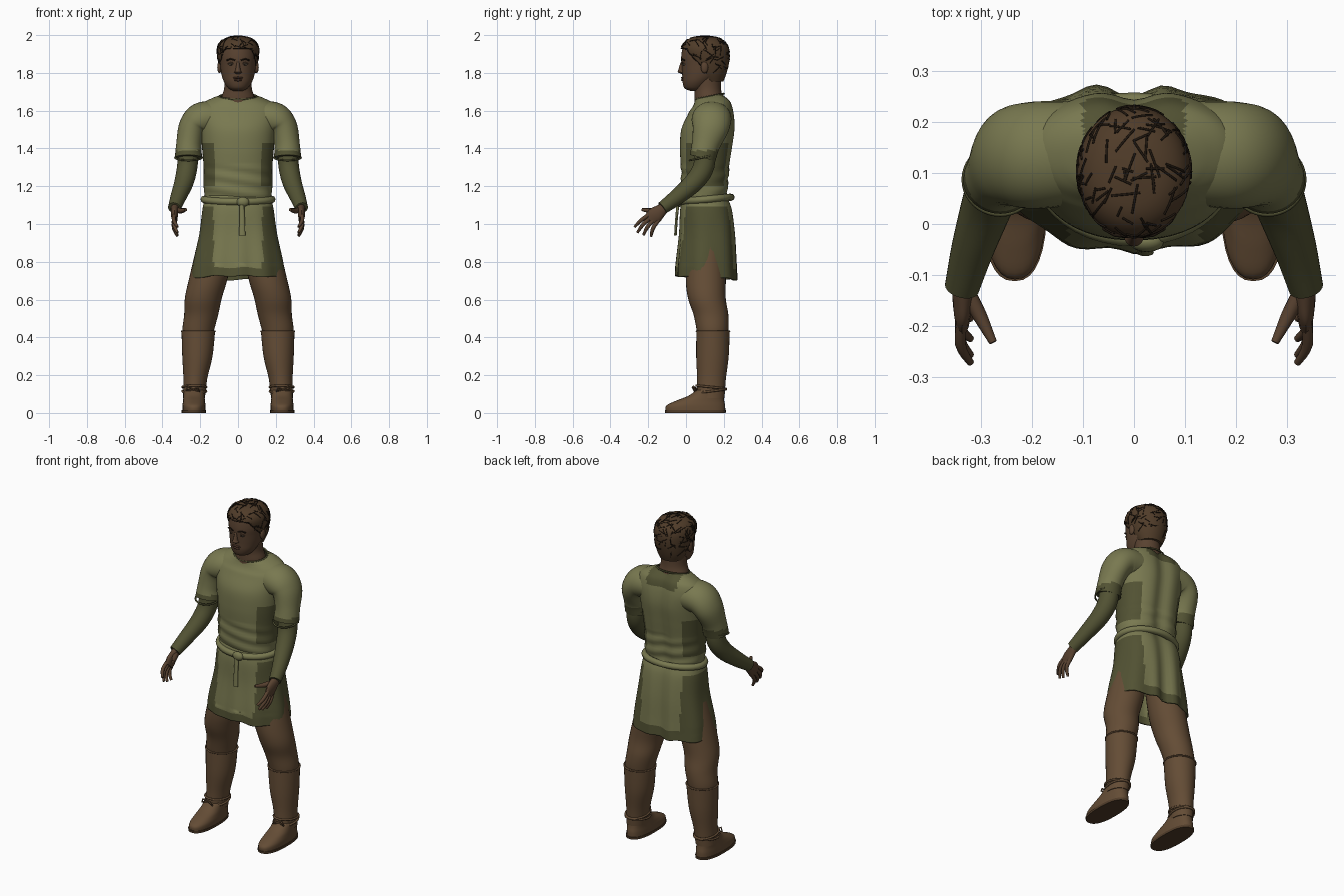
import bpy, bmesh, math, random
from mathutils import Vector
from mathutils.bvhtree import BVHTree

if "Cube" in bpy.data.objects:
    bpy.data.objects.remove(bpy.data.objects["Cube"])
random.seed(4)


def material(name, *rgb):
    m = bpy.data.materials.new(name)
    m.use_nodes = True
    m.diffuse_color = (*rgb, 1)
    m.node_tree.nodes["Principled BSDF"].inputs["Base Color"].default_value = (*rgb, 1)
    return m


OLIVE = material("olive cloth", .19, .19, .08)
DARK = material("dark olive cloth", .084, .084, .033)
LEATHER = material("brown leather", .127, .073, .036)
SKIN = material("brown skin", .1, .055, .03)
HAIR = material("brown hair", .08, .045, .022)
STRAND = material("dark strands", .015, .009, .005)
EYE = material("dull eye", .12, .1, .075)
LIP = material("lip", .075, .036, .022)


def catmull(rows, steps):
    """Smoothly resample rows of numbers."""
    ext = [rows[0]] + list(rows) + [rows[-1]]
    out = []
    for a, b, c, d in zip(ext, ext[1:], ext[2:], ext[3:]):
        for i in range(steps):
            t = i / steps
            out.append([q + t / 2 * (r - p + t * (2*p - 5*q + 4*r - s + t * (3*(q - r) + s - p)))
                        for p, q, r, s in zip(a, b, c, d)])
    return out + [list(rows[-1])]


def loft(name, rows, mats, flat=True, sides=32, steps=5, square=1, cap=True,
         mirror=False, move=None, rule=None, keep=None):
    """Skin rings (x, y, z, radius a, radius b): level ones, or square to their path."""
    rings = catmull(rows, steps)
    bm = bmesh.new()
    loops = []
    for i, (x, y, z, ra, rb) in enumerate(rings):
        u, v = Vector((1, 0, 0)), Vector((0, 1, 0))
        if not flat:
            t = Vector(rings[min(i + 1, len(rings) - 1)][:3]) - Vector(rings[max(i - 1, 0)][:3])
            t.normalize()
            u = (v - t * t.dot(v)).normalized()
            v = t.cross(u)
        loop = []
        for k in range(sides):
            c, s = math.cos(math.tau * k / sides), math.sin(math.tau * k / sides)
            c, s = (math.copysign(abs(q) ** square, q) for q in (c, s))
            p = Vector((x, y, z)) + u * c * max(ra, .001) + v * s * max(rb, .001)
            loop.append(bm.verts.new(move(p) if move else p))
        loops.append(loop)
    for a, b in zip(loops, loops[1:]):
        for k in range(sides):
            n = (k + 1) % sides
            bm.faces.new((a[k], a[n], b[n], b[k]))
    if cap:
        bm.faces.new(loops[0])
        bm.faces.new(loops[-1])
    bmesh.ops.recalc_face_normals(bm, faces=bm.faces)
    if keep:
        bad = [f for f in bm.faces if not keep(f.calc_center_median())]
        bmesh.ops.delete(bm, geom=bad, context='FACES')
    for f in bm.faces:
        f.smooth = True
        if rule:
            f.material_index = int(rule(f.calc_center_median()))
    me = bpy.data.meshes.new(name)
    bm.to_mesh(me)
    bm.free()
    for m in mats:
        me.materials.append(m)
    ob = bpy.data.objects.new(name, me)
    bpy.context.collection.objects.link(ob)
    if mirror:
        ob.modifiers.new("Mirror", 'MIRROR').use_mirror_merge = False
    return ob


def cord(name, paths, radius, mat, closed=False, mirror=False):
    """Round cords through lists of points."""
    cu = bpy.data.curves.new(name, 'CURVE')
    cu.dimensions = '3D'
    cu.bevel_depth, cu.bevel_resolution = radius, 2
    cu.use_fill_caps = True
    for side in ((1, -1) if mirror else (1,)):
        for path in paths:
            sp = cu.splines.new('POLY')
            sp.points.add(len(path) - 1)
            for pt, (x, y, z) in zip(sp.points, path):
                pt.co = (x * side, y, z, 1)
            sp.use_cyclic_u, sp.use_smooth = closed, True
    cu.materials.append(mat)
    ob = bpy.data.objects.new(name, cu)
    bpy.context.collection.objects.link(ob)


def oval(x, y, z, rx, ry, tilt=0, n=40):
    angles = [math.tau * k / n for k in range(n)]
    return [(x + rx * math.cos(a), y + ry * math.sin(a), z + tilt * math.sin(a)) for a in angles]


def ball(name, mat, loc, scale, mirror=False):
    x, y, z = loc
    a, b, c = scale
    rows = [(x, y, z - c * math.cos(math.pi * i / 10), a * math.sin(math.pi * i / 10),
             b * math.sin(math.pi * i / 10)) for i in range(11)]
    loft(name, rows, [mat], sides=16, steps=1, mirror=mirror)


# Tunic body: spine groove at the back, neckline dipping at the front
def drape(p):
    if p.y > .12:
        p.y -= .022 * math.exp(-(p.x / .045) ** 2)
    if p.z > 1.6:
        p.z += (p.y - .13) * .2 * min(1, (p.z - 1.6) / .06)
    elif p.z < 1.3:
        p.y += .004 * math.sin(p.z * 90 + p.x * 14)
    return p


def body_dark(p):
    return (abs(p.x) > .125 and 1.2 < p.z < 1.43) or (p.z > 1.61 and abs(p.x) < .1 and p.y > .17)


loft("tunic_body", [(0, .105, 1.12, .172, .118), (0, .103, 1.2, .182, .126), (0, .105, 1.3, .182, .132),
                    (0, .11, 1.4, .19, .142), (0, .12, 1.5, .2, .145), (0, .135, 1.58, .215, .125),
                    (0, .14, 1.63, .195, .105), (0, .13, 1.66, .145, .085), (0, .125, 1.678, .098, .076)],
     [OLIVE, DARK], sides=72, steps=7, square=.92, cap=False, move=drape, rule=body_dark)
cord("collar", [oval(0, .125, 1.675, .098, .076, .015)], .005, DARK, True)


# Skirt: open tube with soft folds towards the hem
def fold(p):
    a = math.atan2(p.y - .11, p.x)
    amount = .006 * max(0, min(1, (1.1 - p.z) / .35))
    p += Vector((math.cos(a), math.sin(a), 0)) * amount * math.cos(9 * a + 1)
    if p.y > .12:
        p.y -= .02 * math.exp(-(p.x / .05) ** 2)
    if p.z < .78:
        p.z -= .01 * math.sin(a) + .004 * math.cos(7 * a)
    return p


skirt = loft("tunic_skirt", [(0, .105, 1.15, .172, .118), (0, .11, 1.08, .188, .14), (0, .115, .95, .205, .15),
                             (0, .11, .8, .235, .16), (0, .11, .715, .245, .164)],
             [OLIVE, DARK], sides=80, steps=8, square=.85, cap=False, move=fold,
             rule=lambda p: p.z < .77 or (abs(p.x) > .13 and p.z < 1.09))
solid = skirt.modifiers.new("Cloth", 'SOLIDIFY')
solid.thickness = .008

# Belt with knot and hanging end
cord("belt", [oval(0, .107, 1.13, .18, .132, .012)], .019, OLIVE, True)
ball("belt_knot", OLIVE, (.025, -.035, 1.117), (.034, .02, .026))
loft("belt_end", [(.02, -.042, 1.11, .012, .008), (.022, -.05, 1.03, .014, .007), (.022, -.056, .94, .017, .007)],
     [OLIVE], sides=12)

# Sleeves and undershirt arms
loft("sleeve", [(.1, .14, 1.56, .1, .085), (.19, .135, 1.555, .105, .09), (.24, .13, 1.51, .097, .075),
                (.26, .105, 1.42, .075, .067), (.262, .088, 1.35, .07, .073)],
     [OLIVE, DARK], flat=False, steps=7, mirror=True, rule=lambda p: p.z < 1.39)
cord("sleeve_hem", [oval(.262, .087, 1.352, .071, .068, .015)], .005, DARK, True, True)
loft("forearm", [(.26, .1, 1.43, .055, .055), (.268, .095, 1.31, .056, .054), (.285, .045, 1.225, .052, .051),
                 (.315, -.045, 1.145, .043, .042), (.337, -.125, 1.085, .034, .034)],
     [DARK], flat=False, mirror=True)

# Hands: flat palm, curling fingers and thumb
loft("palm", [(.333, -.1, 1.095, .024, .024), (.335, -.135, 1.07, .034, .021), (.336, -.165, 1.045, .043, .018),
              (.335, -.19, 1.02, .037, .013)], [SKIN], flat=False, sides=16, mirror=True)
for name, root, tip in (("index", (-.2, 1.045), (-.272, .985)), ("middle", (-.195, 1.03), (-.257, .955)),
                        ("ring", (-.18, 1.018), (-.225, .942)), ("little", (-.163, 1.01), (-.185, .935))):
    (y, z), (ty, tz) = root, tip
    loft(name + "_finger", [(.336, y + .02, z + .015, .011, .011), (.34, (y + ty) / 2, (z + tz) / 2 + .006, .0105, .0105),
                            (.32, ty, tz, .007, .007)], [SKIN], flat=False, sides=10, steps=4, mirror=True)
loft("thumb", [(.328, -.13, 1.075, .016, .015), (.302, -.18, 1.07, .014, .014), (.276, -.232, 1.076, .008, .008)],
     [SKIN], flat=False, sides=10, mirror=True)

# Trouser legs
loft("trouser_leg", [(.11, .11, .92, .1, .1), (.155, .105, .72, .102, .106), (.183, .11, .61, .098, .1),
                     (.195, .132, .52, .09, .092), (.21, .14, .44, .084, .084), (.215, .14, .36, .07, .07)],
     [LEATHER], mirror=True)
# Boots: shaft, foot, sole, ankle cords
loft("boot_shaft", [(.21, .143, .435, .089, .088), (.215, .14, .3, .08, .086), (.226, .135, .18, .063, .076),
                    (.233, .13, .08, .058, .074)], [LEATHER], mirror=True)
cord("boot_rim", [oval(.21, .143, .432, .088, .087)], .005, LEATHER, True, True)
loft("boot_foot", [(.233, .05, .012, .061, .158), (.233, .052, .04, .061, .155), (.233, .075, .065, .058, .127),
                   (.233, .105, .09, .056, .094), (.233, .128, .12, .056, .073)],
     [LEATHER], square=.85, mirror=True)
loft("boot_sole", [(.234, .05, 0, .064, .16), (.234, .05, .014, .064, .162)], [HAIR],
     steps=1, square=.82, mirror=True)
cord("ankle_cords", [oval(.231, .133, z, .063, .078, t) for z, t in ((.115, .01), (.137, -.008))],
     .006, LEATHER, True, True)
cord("ankle_bows", [[(.24, .06, .125), (.265, .04, .14), (.275, .045, .12), (.24, .06, .12), (.215, .035, .135),
                     (.205, .045, .115), (.24, .06, .125)]], .005, LEATHER, False, True)

# Neck and head
loft("neck", [(0, .13, 1.6, .1, .085), (0, .12, 1.67, .088, .075), (0, .115, 1.72, .073, .07),
              (0, .11, 1.8, .073, .075)], [SKIN])
loft("head", [(0, .05, 1.705, .025, .028), (0, .047, 1.718, .05, .054), (0, .06, 1.75, .073, .078),
              (0, .08, 1.79, .087, .1), (0, .09, 1.84, .094, .113), (0, .095, 1.89, .098, .12),
              (0, .1, 1.95, .088, .11), (0, .1, 1.985, .05, .06)], [SKIN], sides=40)
loft("nose", [(0, -.012, 1.795, .012, .012), (0, -.022, 1.803, .02, .021), (0, -.023, 1.815, .014, .018),
              (0, -.018, 1.845, .009, .014), (0, -.012, 1.868, .008, .01)], [SKIN], sides=16)
ball("eye", EYE, (.036, -.007, 1.846), (.014, .014, .008), True)
ball("pupil", STRAND, (.036, -.018, 1.846), (.005, .005, .005), True)
cord("eyelid", [[(.02, -.017, 1.848), (.036, -.021, 1.856), (.053, -.011, 1.848)]], .003, SKIN, False, True)
cord("eyebrow", [[(.015, -.024, 1.866), (.038, -.021, 1.874), (.06, -.008, 1.866)]], .004, STRAND, False, True)
ball("upper_lip", LIP, (0, -.016, 1.774), (.027, .011, .006))
ball("lower_lip", LIP, (0, -.014, 1.762), (.023, .012, .007))
ball("ear", SKIN, (.098, .098, 1.83), (.012, .02, .032), True)


# Hair cap, cut along the hairline
def hairline(p):
    return p.y > .12 or p.z > 1.925 - max(0, p.y) * 1.15


cap = loft("hair_cap", [(0, .14, 1.755, .068, .058), (0, .13, 1.8, .09, .085), (0, .115, 1.86, .105, .114),
                        (0, .102, 1.92, .111, .127), (0, .1, 1.96, .098, .111), (0, .1, 1.985, .064, .074),
                        (0, .1, 1.996, .008, .008)], [HAIR], sides=48, keep=hairline)
# Thin strands laid on the cap
verts = [v.co.copy() for v in cap.data.vertices]
faces = [tuple(f.vertices) for f in cap.data.polygons]
tree = BVHTree.FromPolygons(verts, faces)
strands = []
while len(strands) < 170:
    n = Vector([random.gauss(0, 1) for i in range(3)]).normalized()
    n.z = abs(n.z) * 1.2 - .35
    p, normal, *_ = tree.find_nearest(Vector((0, .1, 1.88)) + n * .14)
    step = normal.cross(Vector([random.gauss(0, 1) for i in range(3)])).normalized() * .012
    path = []
    for i in range(random.randint(3, 6)):
        p, normal, *_ = tree.find_nearest(p + step)
        path.append(p + normal * .001)
    strands.append(path)
cord("hair_strands", strands, .0022, STRAND)

# Keep hard rims sharp on the smooth parts
bpy.ops.object.select_all(action='DESELECT')
for ob in bpy.context.collection.objects:
    if ob.type == 'MESH':
        ob.select_set(True)
        bpy.context.view_layer.objects.active = ob
bpy.ops.object.shade_smooth_by_angle(angle=math.radians(50))
